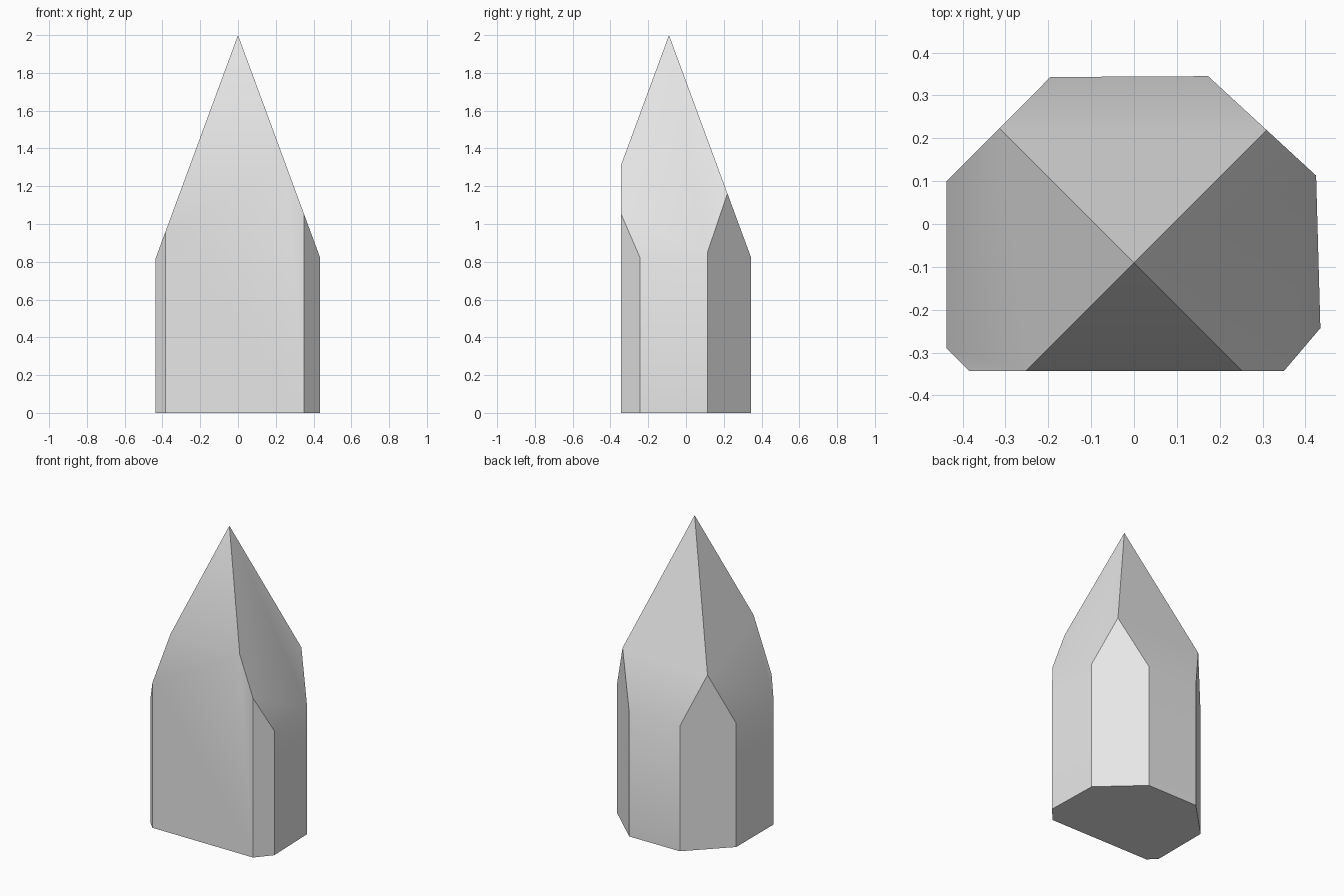
import bpy, bmesh, math
from mathutils import Vector

cube = bpy.data.objects.get("Cube")
if cube:
    bpy.data.objects.remove(cube, do_unlink=True)

# Stone colour
stone = bpy.data.materials.new("pale_grey_stone")
stone.use_nodes = True
grey = (0.8, 0.8, 0.8, 1.0)
stone.diffuse_color = grey
stone.node_tree.nodes["Principled BSDF"].inputs["Base Color"].default_value = grey

HEIGHT = 2.0
SLOPE = 2.71
APEX = Vector((0, -0.09, HEIGHT))

# Eight-sided footprint, counter-clockwise from the front left corner
footprint = [(-0.385, -0.343), (0.35, -0.343), (0.435, -0.243), (0.425, 0.113),
             (0.173, 0.345), (-0.195, 0.343), (-0.437, 0.10), (-0.437, -0.29)]

# Shaft: footprint extruded straight up to the full height
bm = bmesh.new()
base = bm.faces.new([bm.verts.new((x, y, 0)) for x, y in footprint])
top = bmesh.ops.extrude_face_region(bm, geom=[base], use_keep_orig=True)
bmesh.ops.translate(bm, vec=(0, 0, HEIGHT),
                    verts=[v for v in top["geom"] if isinstance(v, bmesh.types.BMVert)])

# Point: four sloping cuts meeting at the apex
for side in [(1, 0), (0, 1), (-1, 0), (0, -1)]:
    normal = Vector((side[0] * SLOPE, side[1] * SLOPE, 1)).normalized()
    cut = bmesh.ops.bisect_plane(bm, geom=bm.verts[:] + bm.edges[:] + bm.faces[:],
                                 dist=1e-5, plane_co=APEX, plane_no=normal,
                                 clear_outer=True)
    rim = [e for e in bm.edges if e.is_boundary]
    bmesh.ops.contextual_create(bm, geom=rim)

bmesh.ops.remove_doubles(bm, verts=bm.verts[:], dist=1e-4)
bmesh.ops.recalc_face_normals(bm, faces=bm.faces[:])

mesh = bpy.data.meshes.new("crystal")
bm.to_mesh(mesh)
bm.free()
mesh.materials.append(stone)
crystal = bpy.data.objects.new("crystal", mesh)
bpy.context.collection.objects.link(crystal)

# Soft bend from wall to point, crisp corners elsewhere
bpy.ops.object.select_all(action='DESELECT')
crystal.select_set(True)
bpy.context.view_layer.objects.active = crystal
bpy.ops.object.shade_smooth_by_angle(angle=math.radians(30))
